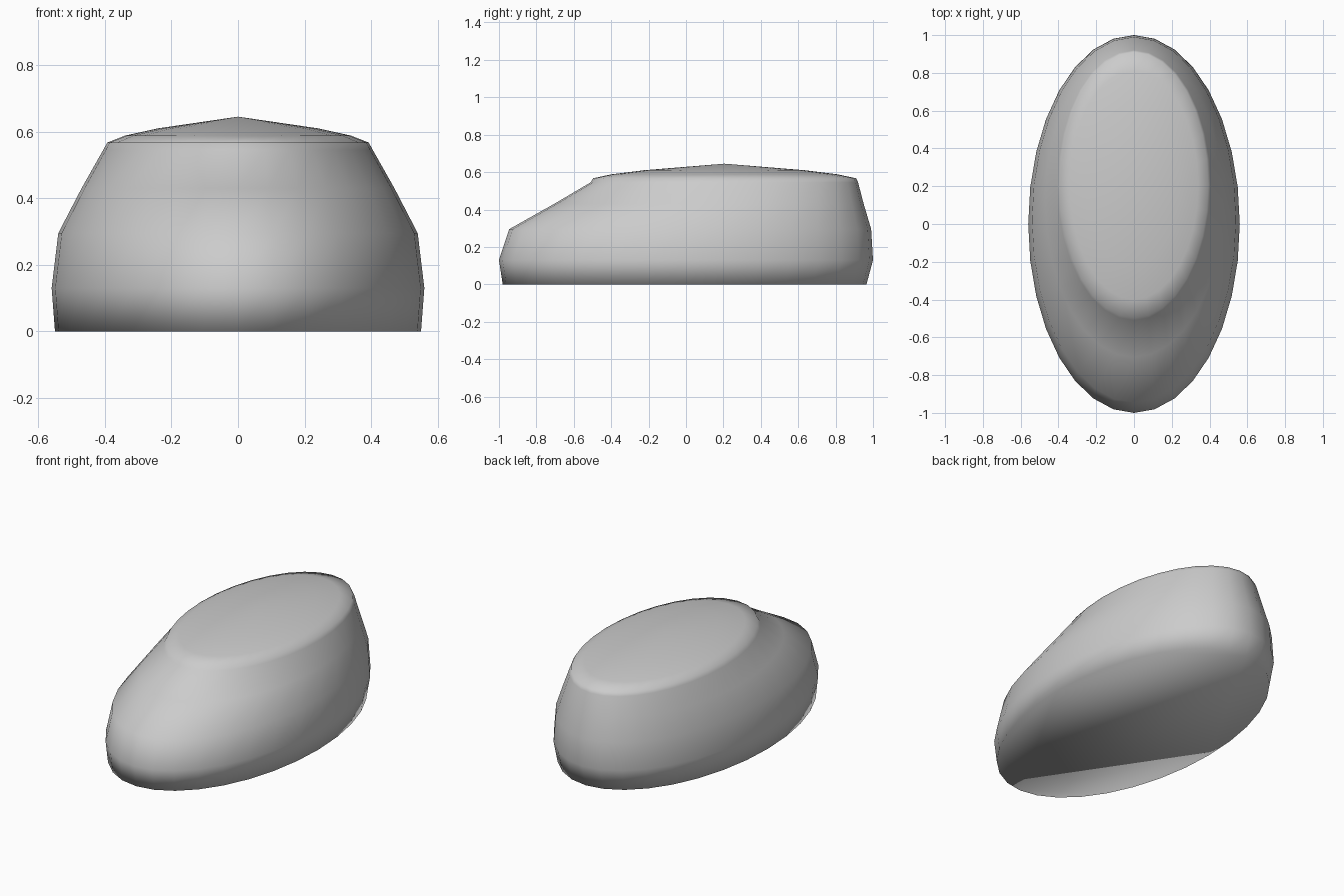
import bpy, bmesh
from math import sin, cos, pi

if "Cube" in bpy.data.objects:
    bpy.data.objects.remove(bpy.data.objects["Cube"])

SEGMENTS = 32

# Cross-sections from bottom to top: (z, half width, front y, back y)
SECTIONS = [
    (0.00, 0.55, -0.98, 0.965),
    (0.13, 0.56, -1.00, 1.00),
    (0.295, 0.54, -0.945, 0.99),
    (0.43, 0.47, -0.705, 0.95),
    (0.545, 0.405, -0.51, 0.92),
    (0.567, 0.393, -0.497, 0.91),
    (0.588, 0.34, -0.40, 0.81),
    (0.61, 0.24, -0.225, 0.635),
]
APEX = (0, 0.205, 0.645)

bm = bmesh.new()


def ellipse_ring(z, half_width, front, back):
    centre, half_length = (front + back) / 2, (back - front) / 2
    return [bm.verts.new((half_width * cos(2 * pi * i / SEGMENTS),
                          centre + half_length * sin(2 * pi * i / SEGMENTS), z))
            for i in range(SEGMENTS)]


# Lofted side wall
rings = [ellipse_ring(*s) for s in SECTIONS]
for low, high in zip(rings, rings[1:]):
    for i in range(SEGMENTS):
        j = (i + 1) % SEGMENTS
        bm.faces.new((low[i], low[j], high[j], high[i]))

# Shallow pointed top and flat underside
apex = bm.verts.new(APEX)
for i in range(SEGMENTS):
    bm.faces.new((rings[-1][i], rings[-1][(i + 1) % SEGMENTS], apex))
bm.faces.new(rings[0][::-1])

for face in bm.faces:
    face.smooth = True

mesh = bpy.data.meshes.new("rounded_body")
bm.to_mesh(mesh)
bm.free()
body = bpy.data.objects.new("rounded_body", mesh)
bpy.context.collection.objects.link(body)
